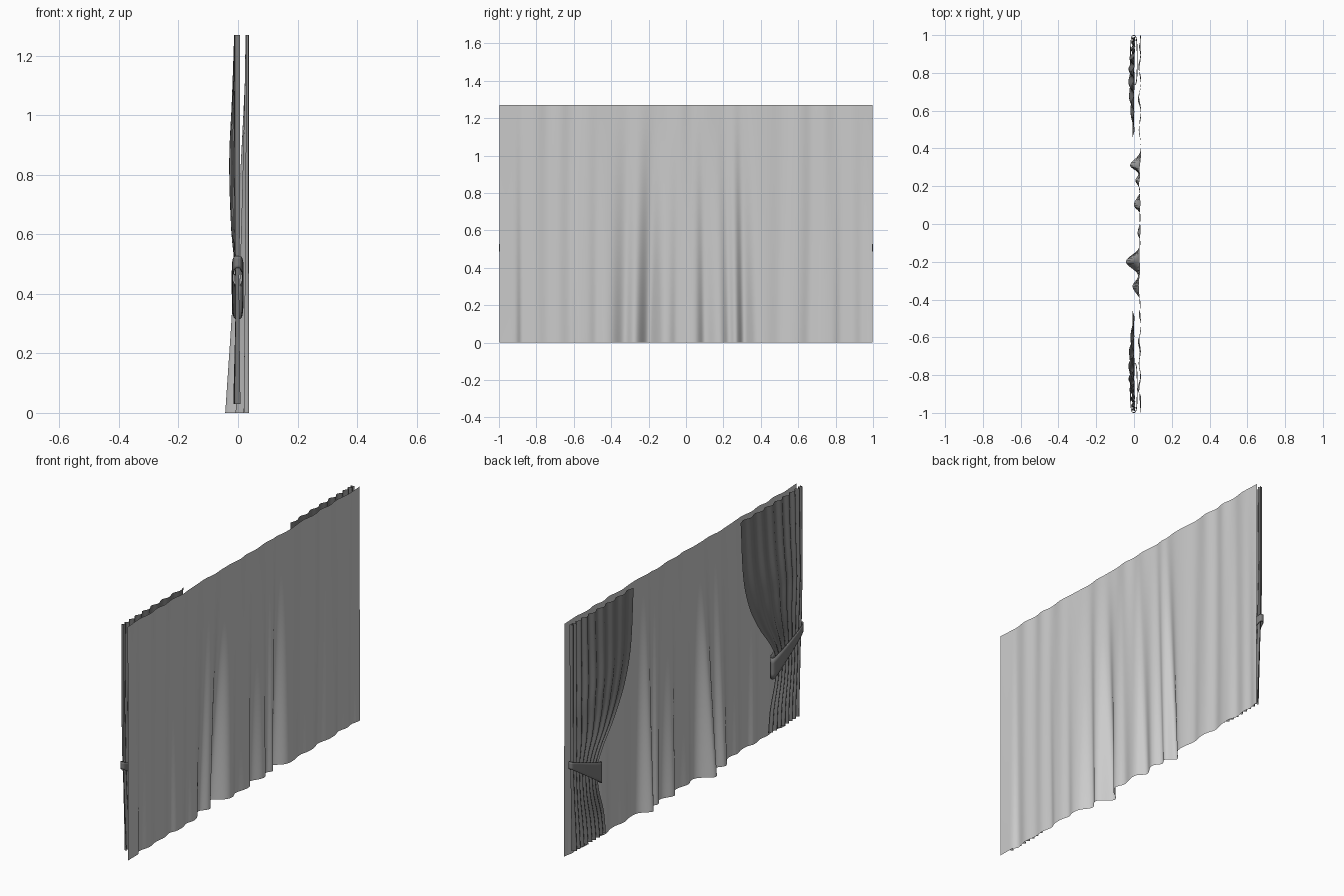
import bpy, bmesh, math

if "Cube" in bpy.data.objects:
    bpy.data.objects.remove(bpy.data.objects["Cube"])

H = 1.27


def interp(pts, t):
    """Smooth interpolation through (position, value) pairs."""
    if t <= pts[0][0]:
        return pts[0][1]
    for i in range(len(pts) - 1):
        (a, va), (b, vb) = pts[i], pts[i + 1]
        if t <= b:
            p = pts[max(i - 1, 0)]
            n = pts[min(i + 2, len(pts) - 1)]
            ma = (vb - p[1]) / (b - p[0]) * (b - a)
            mb = (n[1] - va) / (n[0] - a) * (b - a)
            s = (t - a) / (b - a)
            return ((2*s**3 - 3*s**2 + 1) * va + (s**3 - 2*s**2 + s) * ma
                    + (3*s**2 - 2*s**3) * vb + (s**3 - s**2) * mb)
    return pts[-1][1]


def sheet(name, f, nu, nv, closed=False, flip=False):
    """Grid surface from f(u, v); closed wraps it in u."""
    bm = bmesh.new()
    cols = nu if closed else nu + 1
    g = [[bm.verts.new(f(i / nu, j / nv)) for i in range(cols)] for j in range(nv + 1)]
    for j in range(nv):
        for i in range(nu):
            k = (i + 1) % cols
            q = [g[j][i], g[j][k], g[j + 1][k], g[j + 1][i]]
            bm.faces.new(q[::-1] if flip else q)
    me = bpy.data.meshes.new(name)
    bm.to_mesh(me)
    bm.free()
    ob = bpy.data.objects.new(name, me)
    bpy.context.collection.objects.link(ob)
    for p in me.polygons:
        p.use_smooth = True
    return ob


# Sheer panel: folds (centre y, depth at hem, width towards -y, width towards +y)
FOLDS = [(-0.88, 0.018, 0.02, 0.05), (-0.74, 0.012, 0.05, 0.05), (-0.62, 0.016, 0.05, 0.03),
         (-0.48, 0.012, 0.03, 0.03), (-0.33, 0.045, 0.05, 0.04), (-0.20, 0.080, 0.05, 0.05),
         (-0.05, 0.018, 0.03, 0.05), (0.10, 0.038, 0.03, 0.05), (0.23, 0.030, 0.03, 0.03),
         (0.31, 0.058, 0.03, 0.045), (0.50, 0.012, 0.05, 0.04), (0.66, 0.016, 0.04, 0.05),
         (0.83, 0.014, 0.03, 0.05), (0.94, 0.010, 0.03, 0.03)]


def sheer(u, v):
    y = 2 * u - 1
    drop = 1 - v
    x = 0.037 - 0.004 * (1 + math.sin(31 * y + 2 * math.sin(9 * y))) * v
    for c, d, wl, wr in FOLDS:
        c2 = c - 0.02 * v * math.sin(7 * c)
        w = wl if y < c2 else wr
        x -= d * (0.10 + 0.90 * drop ** 1.2) * math.exp(-((y - c2) / w) ** 2)
    return (x, y * 0.998, H * v)


sheer_panel = sheet("sheer_panel", sheer, 240, 28)

# Drape outline: width measured from the outer edge, against height
WIDTH = [(0.03, 0.30), (0.15, 0.285), (0.30, 0.24), (0.42, 0.235), (0.52, 0.29), (0.62, 0.37),
         (0.77, 0.46), (0.95, 0.515), (1.27, 0.54)]
BELLY = [(0.03, 0.006), (0.45, 0.002), (0.62, 0.015), (0.85, 0.021), (1.05, 0.012), (1.27, 0.004)]
AMP = [(0.03, 0.010), (0.42, 0.006), (0.6, 0.008), (1.27, 0.009)]

dark = bpy.data.materials.new("dark_fabric")
dark.diffuse_color = (0.2, 0.2, 0.2, 1)
dark.use_nodes = True
dark.node_tree.nodes["Principled BSDF"].inputs["Base Color"].default_value = dark.diffuse_color


def drape(side):
    def f(u, v):
        z = 0.03 + (H - 0.03) * v
        w = interp(WIDTH, z)
        inset = 0.02 * max(0, 1 - z / 0.5)
        e = 1.0 + 0.6 * min(1, max(0, (z - 0.4) / 0.4))
        y = 0.99 - inset - (w - 0.01 - inset) * u ** e
        pleat = math.cos(2 * math.pi * 8.5 * u + 0.6 * math.sin(5 * u))
        x = -0.002 + interp(AMP, z) * pleat * (1 - 0.35 * u)
        x -= interp(BELLY, z) * math.sin(math.pi * u ** 1.5)
        return (x, side * y, z)
    return f


# Tieback: band looped round the drape, narrow at the wall, wide at the inner edge
def tieback(side):
    def f(u, v):
        a = 2 * math.pi * u
        c, s = math.cos(a), math.sin(a)
        y = 0.867 + 0.131 * math.copysign(abs(c) ** 0.8, c)
        t = (0.998 - y) / 0.262
        x = -0.001 + 0.018 * math.copysign(abs(s) ** 0.5, s)
        h = 0.04 + 0.075 * t
        mid = 0.507 - 0.135 * t
        return (x, side * y, mid + (v - 0.5) * h)
    return f


for side, label in ((-1, "left"), (1, "right")):
    d = sheet(label + "_drape", drape(side), 130, 32, flip=side < 0)
    t = sheet(label + "_tieback", tieback(side), 48, 4, closed=True, flip=side > 0)
    m = t.modifiers.new("thickness", "SOLIDIFY")
    m.thickness = 0.004
    m.offset = 0
    for o in (d, t):
        o.data.materials.append(dark)
